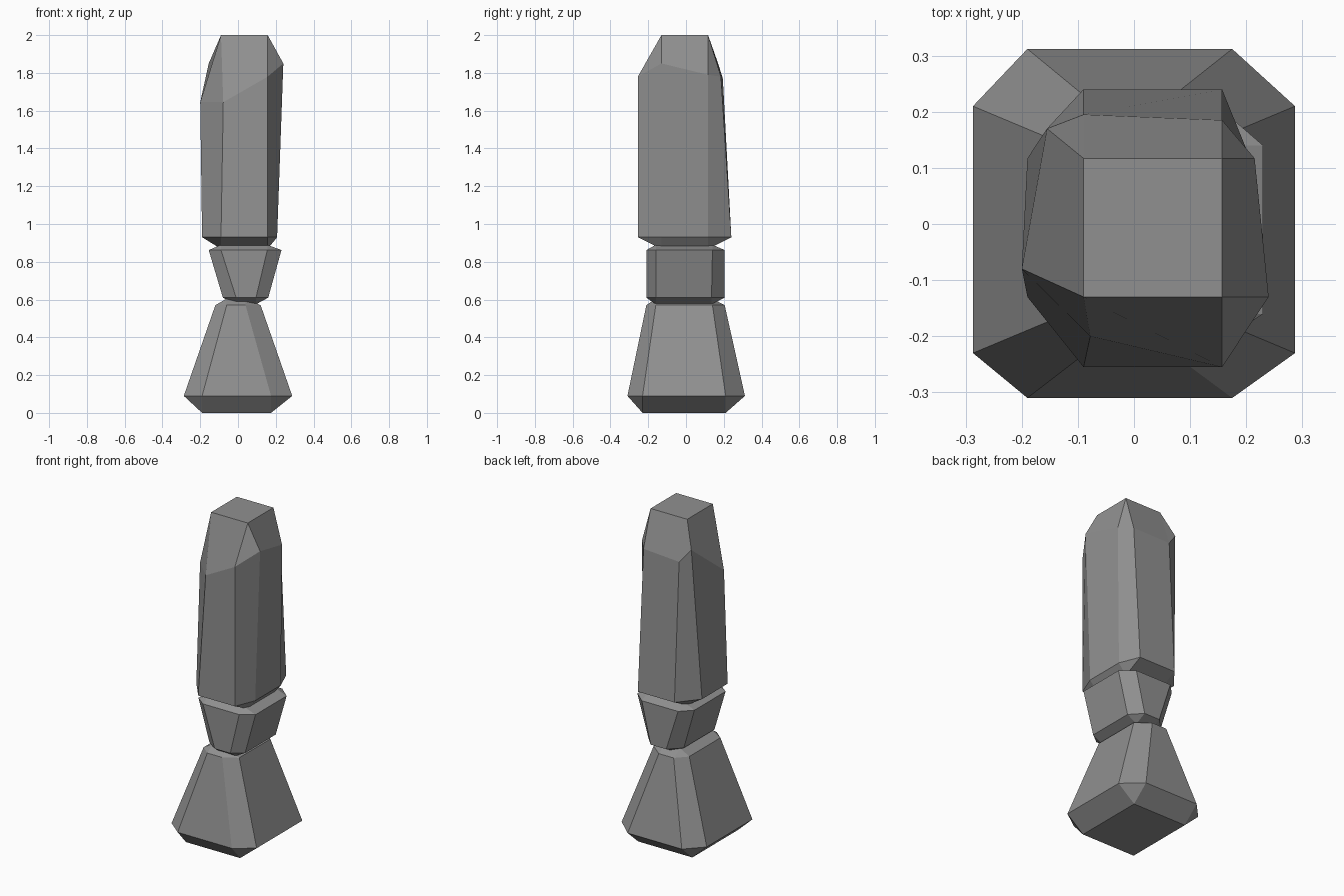
import bpy
import bmesh

if "Cube" in bpy.data.objects:
    bpy.data.objects.remove(bpy.data.objects["Cube"])

stone = bpy.data.materials.new("dark_stone")
stone.diffuse_color = (.28, .28, .28, 1)
stone.use_nodes = True
stone.node_tree.nodes["Principled BSDF"].inputs["Base Color"].default_value = stone.diffuse_color


def rect(inner, z):
    x0, x1, y0, y1 = inner
    return [(x0, y0, z), (x1, y0, z), (x1, y1, z), (x0, y1, z)]


def octagon(inner, outer, z):
    """Chamfered rectangle, counter-clockwise from the front-left corner."""
    x0, x1, y0, y1 = inner
    X0, X1, Y0, Y1 = outer
    return [(x0, Y0, z), (x1, Y0, z), (X1, y0, z), (X1, y1, z),
            (x1, Y1, z), (x0, Y1, z), (X0, y1, z), (X0, y0, z)]


def chamfered_block(name, bottom, low, high, top):
    """Rectangle, octagon, octagon, rectangle joined into one faceted block."""
    bm = bmesh.new()
    b, lo, hi, t = [[bm.verts.new(p) for p in ring]
                    for ring in (bottom, low, high, top)]
    bm.faces.new(b[::-1])
    bm.faces.new(t)
    for i in range(8):
        j = (i + 1) % 8
        bm.faces.new((lo[i], lo[j], hi[j], hi[i]))
    for cap, ring in ((b, lo), (t, hi)):
        for i in range(4):
            a, c = ring[2 * i], ring[2 * i + 1]
            bm.faces.new((cap[i], a, c, cap[(i + 1) % 4]))  # side bevel
            bm.faces.new((cap[i], ring[2 * i - 1], a))      # corner triangle
    bmesh.ops.recalc_face_normals(bm, faces=bm.faces)
    mesh = bpy.data.meshes.new(name)
    bm.to_mesh(mesh)
    bm.free()
    mesh.materials.append(stone)
    obj = bpy.data.objects.new(name, mesh)
    bpy.context.collection.objects.link(obj)
    return obj


# Flared foot stone
lo_in, lo_out = (-.19, .175, -.23, .21), (-.287, .287, -.31, .312)
hi_in, hi_out = (-.06, .04, -.16, .14), (-.12, .12, -.21, .205)
chamfered_block("base_stone", rect(lo_in, 0), octagon(lo_in, lo_out, .09),
                octagon(hi_in, hi_out, .57), rect(hi_in, .605))

# Small wedge stone, wider at its top
lo_in, lo_out = (-.01, .095, -.16, .135), (-.08, .16, -.21, .205)
hi_in, hi_out = (-.09, .155, -.16, .14), (-.155, .23, -.21, .205)
chamfered_block("middle_stone", rect(lo_in, .575), octagon(lo_in, lo_out, .61),
                octagon(hi_in, hi_out, .862), rect(hi_in, .89))

# Tall top stone with an uneven shoulder
inner, outer = (-.09, .157, -.13, .117), (-.19, .207, -.255, .24)
shoulder = [(-.078, -.2, 1.645), (.157, -.255, 1.78),
            (.24, -.13, 1.85), (.215, .117, 1.79),
            (.157, .185, 1.78), (-.09, .195, 1.77),
            (-.155, .17, 1.85), (-.2, -.08, 1.645)]
chamfered_block("top_stone", rect(inner, .868), octagon(inner, outer, .93),
                shoulder, rect(inner, 2))
